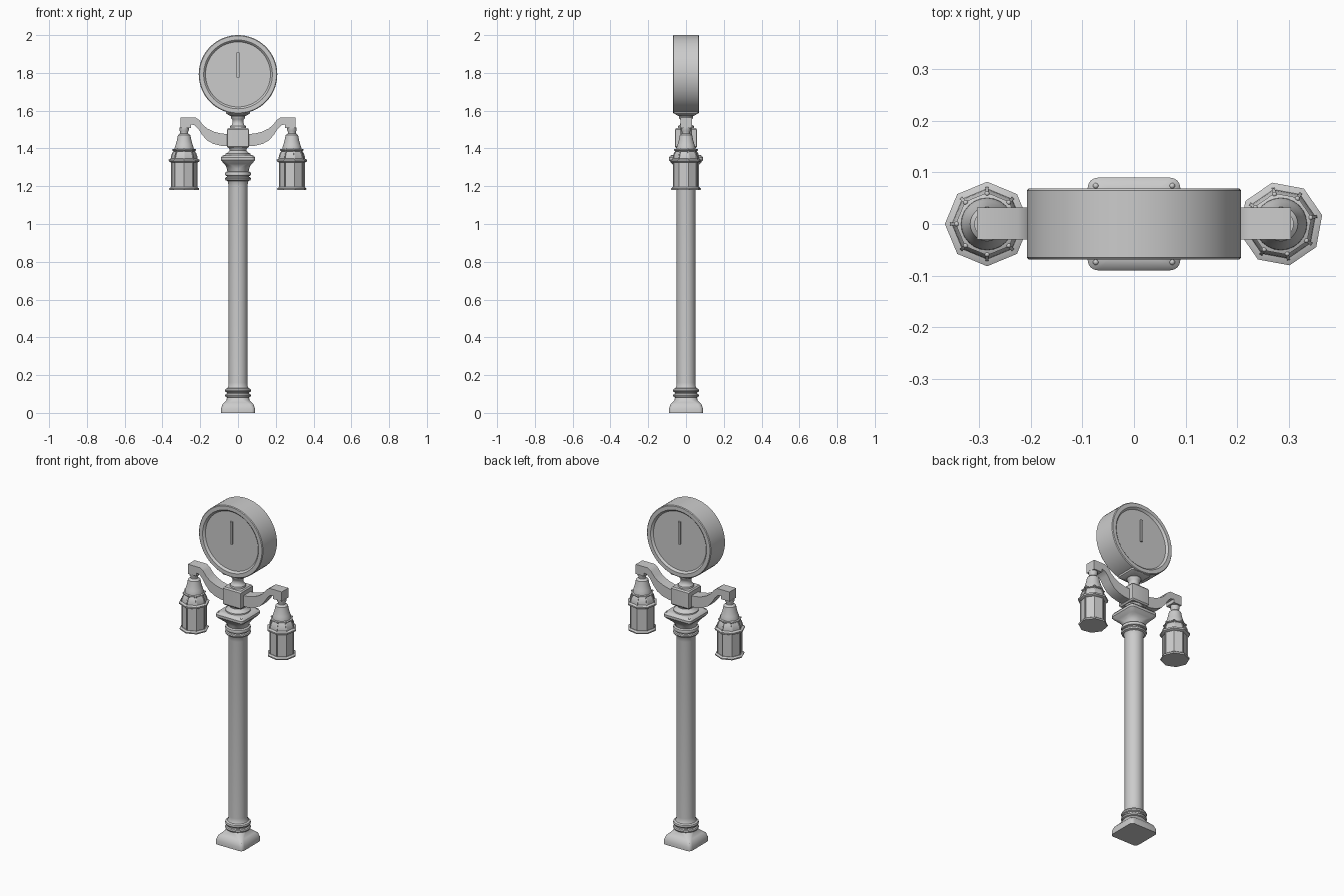
import bpy, bmesh
from math import sin, cos, pi, radians
from mathutils import Vector, Matrix

if "Cube" in bpy.data.objects:
    bpy.data.objects.remove(bpy.data.objects["Cube"])


def finish(name, bm, angle=35):
    bmesh.ops.recalc_face_normals(bm, faces=bm.faces)
    me = bpy.data.meshes.new(name)
    bm.to_mesh(me)
    bm.free()
    ob = bpy.data.objects.new(name, me)
    bpy.context.collection.objects.link(ob)
    bpy.ops.object.select_all(action='DESELECT')
    ob.select_set(True)
    bpy.context.view_layer.objects.active = ob
    bpy.ops.object.shade_smooth_by_angle(angle=radians(angle))
    return ob


def loft(bm, rings):
    """Skin a stack of equal-length point rings and cap both ends."""
    rows = [[bm.verts.new(p) for p in ring] for ring in rings]
    sides = []
    for a, b in zip(rows, rows[1:]):
        for i in range(len(a)):
            j = (i + 1) % len(a)
            sides.append(bm.faces.new((a[i], a[j], b[j], b[i])))
    bm.faces.new(rows[0])
    bm.faces.new(rows[-1])
    return sides


def round_ring(r, z, n, turn=0, x=0):
    return [(x + r * cos(turn + 2 * pi * i / n), r * sin(turn + 2 * pi * i / n), z) for i in range(n)]


def square_ring(h, z, c):
    """Square of half width h with corners rounded by radius c."""
    pts = []
    for q in range(4):
        sx, sy = [(1, 1), (-1, 1), (-1, -1), (1, -1)][q]
        for k in range(5):
            a = q * pi / 2 + k * pi / 8
            pts.append((sx * (h - c) + c * cos(a), sy * (h - c) + c * sin(a), z))
    return pts


def lathe(name, profile, n=32, turn=0, x=0):
    bm = bmesh.new()
    loft(bm, [round_ring(r, z, n, turn, x) for r, z in profile])
    return finish(name, bm)


def squares(name, profile):
    bm = bmesh.new()
    loft(bm, [square_ring(*p) for p in profile])
    return finish(name, bm)


def box(name, lo, hi):
    bm = bmesh.new()
    lo, hi = Vector(lo), Vector(hi)
    m = Matrix.Translation((lo + hi) / 2) @ Matrix.Diagonal((*(hi - lo), 1))
    bmesh.ops.create_cube(bm, size=1, matrix=m)
    return finish(name, bm)


def studs(name, r, z, spots):
    bm = bmesh.new()
    for x, y in spots:
        bmesh.ops.create_uvsphere(bm, u_segments=10, v_segments=6, radius=r,
                                  matrix=Matrix.Translation((x, y, z)))
    return finish(name, bm, 60)


# Base: square plinth flowing into the round column
squares("base_plinth", [(.09, 0, .02), (.09, .022, .02), (.082, .045, .02), (.072, .055, .022),
                        (.062, .066, .035), (.057, .085, .056)])
corners = [(sx * .074, sy * .074) for sx in (-1, 1) for sy in (-1, 1)]
studs("base_studs", .006, .04, corners)

# Column with collar rings at both ends
lathe("column", [(.055, .08), (.066, .085), (.069, .092), (.066, .099), (.059, .102), (.059, .108),
                 (.067, .112), (.069, .119), (.066, .127), (.056, .132), (.051, .142), (.05, .16),
                 (.05, 1.2), (.053, 1.222), (.056, 1.228), (.066, 1.232), (.069, 1.24),
                 (.066, 1.246), (.059, 1.249), (.059, 1.254), (.067, 1.257), (.069, 1.266),
                 (.066, 1.274), (.055, 1.28)], 32)

# Capital: round neck flaring to a square cap
squares("capital", [(.056, 1.275, .055), (.06, 1.295, .05), (.066, 1.31, .035), (.072, 1.318, .022),
                    (.082, 1.328, .02), (.09, 1.338, .02), (.09, 1.352, .02), (.082, 1.362, .02),
                    (.068, 1.366, .02)])
studs("capital_studs", .006, 1.36, corners)
lathe("capital_collar", [(.068, 1.362), (.066, 1.372), (.052, 1.38), (.044, 1.39), (.046, 1.398),
                         (.052, 1.405)], 32)

# Hub block that carries the arms
squares("arm_hub", [(.052, 1.402, .004), (.058, 1.41, .004), (.058, 1.5, .004), (.052, 1.508, .004)])

# Neck and saddle under the clock
lathe("clock_neck", [(.043, 1.505), (.041, 1.518), (.032, 1.526), (.028, 1.54), (.03, 1.553),
                     (.036, 1.56), (.038, 1.57), (.034, 1.576)], 32)
squares("clock_saddle", [(.04, 1.572, .01), (.062, 1.584, .01), (.064, 1.602, .01)])

# Clock: drum with a recessed dial on both faces
bm = bmesh.new()
drum = [(.172, -.057), (.178, -.066), (.182, -.069), (.204, -.069), (.208, -.065)]
drum += [(r, -z) for r, z in reversed(drum)]
loft(bm, [round_ring(r, z, 64) for r, z in drum])
bm.transform(Matrix.Translation((0, 0, 1.792)) @ Matrix.Rotation(pi / 2, 4, 'X'))
finish("clock_drum", bm, 30)
for side, s in (("front", -1), ("back", 1)):
    box("clock_hand_" + side, (-.007, min(s * .054, s * .066), 1.776),
        (.007, max(s * .054, s * .066), 1.908))

# Arms and lanterns
ARM = [(.05, 1.412), (.09, 1.414), (.13, 1.424), (.165, 1.443), (.19, 1.472), (.21, 1.503),
       (.228, 1.522), (.25, 1.528), (.25, 1.508), (.305, 1.508), (.305, 1.564), (.225, 1.564),
       (.205, 1.55), (.185, 1.524), (.16, 1.504), (.125, 1.488), (.09, 1.479), (.05, 1.476)]
for side, s, turn in (("left", -1, 0), ("right", 1, radians(12))):
    bm = bmesh.new()
    loft(bm, [[(s * x, y, z) for x, z in ARM] for y in (-.03, .032)])
    finish(side + "_arm", bm)
    cx = s * .285

    # Lantern glass body with recessed panels
    bm = bmesh.new()
    panels = loft(bm, [round_ring(.07, z, 8, turn, cx) for z in (1.19, 1.335)])
    bmesh.ops.recalc_face_normals(bm, faces=bm.faces)
    bmesh.ops.inset_individual(bm, faces=panels, thickness=.004, depth=0)
    bmesh.ops.inset_individual(bm, faces=panels, thickness=.001, depth=-.004)
    finish(side + "_lantern_body", bm, 20)
    lathe(side + "_lantern_foot", [(.077, 1.18), (.079, 1.184), (.079, 1.188), (.07, 1.195)], 8, turn, cx)

    # Eight-sided roof with ribs
    lathe(side + "_lantern_eave", [(.07, 1.325), (.081, 1.331), (.082, 1.34), (.07, 1.346)], 8, turn, cx)
    roof = [(.069, 1.342), (.067, 1.357), (.062, 1.373), (.054, 1.386)]
    lathe(side + "_lantern_roof", roof, 8, turn, cx)
    bm = bmesh.new()
    for i in range(8):
        a = turn + i * pi / 4
        d, t = Vector((cos(a), sin(a), 0)), Vector((-sin(a), cos(a), 0)) * .003
        loft(bm, [[Vector((cx, 0, z)) + d * (r + o) + t * k
                   for o, k in ((-.004, -1), (.003, -1), (.003, 1), (-.004, 1))] for r, z in roof])
    finish(side + "_lantern_ribs", bm)
    lathe(side + "_lantern_crown", [(.054, 1.384), (.061, 1.388), (.061, 1.394), (.05, 1.399)], 8, turn, cx)
    studs(side + "_lantern_knobs", .005, 1.393,
          [(cx + .059 * cos(turn + i * pi / 4), .059 * sin(turn + i * pi / 4)) for i in range(8)])

    # Bell-shaped cap and hanger
    lathe(side + "_lantern_cap", [(.051, 1.395), (.05, 1.405), (.045, 1.42), (.039, 1.44), (.035, 1.46),
                                  (.033, 1.47), (.027, 1.475), (.021, 1.48), (.021, 1.488),
                                  (.025, 1.496), (.025, 1.51)], 24, 0, cx)
